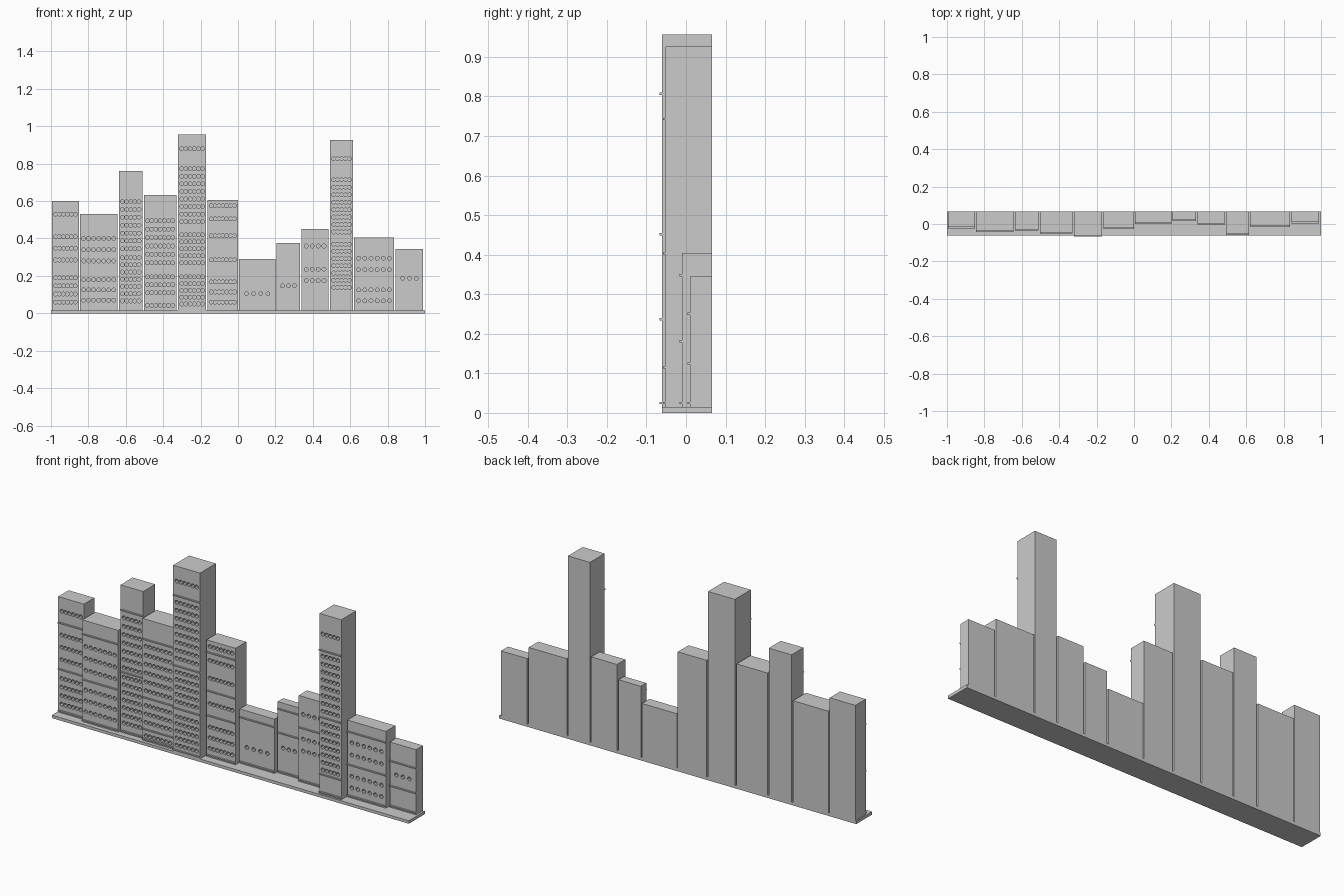
import bpy
import bmesh
import math
from mathutils import Matrix, Vector

BACK = 0.066          # shared rear wall plane
GROUND = 0.015        # top of the base plate
WINDOW_RADIUS = 0.0105
WINDOW_DEPTH = 0.02
LEDGE = 0.006

default_cube = bpy.data.objects.get("Cube")
if default_cube:
    bpy.data.objects.remove(default_cube, do_unlink=True)

# Single stone colour
stone = bpy.data.materials.new("plain grey")
stone.use_nodes = True
stone.diffuse_color = (0.6, 0.6, 0.6, 1)
stone.node_tree.nodes["Principled BSDF"].inputs["Base Color"].default_value = stone.diffuse_color


def add_box(bm, low, high):
    low, high = Vector(low), Vector(high)
    place = Matrix.Translation((low + high) / 2) @ Matrix.Diagonal((*(high - low), 1))
    bmesh.ops.create_cube(bm, size=1, matrix=place)


def add_window(bm, x, y, z):
    # Eight-sided plug that passes through the front wall
    place = (Matrix.Translation((x, y, z))
             @ Matrix.Rotation(math.pi / 2, 4, "X")
             @ Matrix.Rotation(math.pi / 8, 4, "Z"))
    bmesh.ops.create_cone(bm, cap_ends=True, segments=8, radius1=WINDOW_RADIUS,
                          radius2=WINDOW_RADIUS, depth=2 * WINDOW_DEPTH, matrix=place)


def finish(name, bm):
    mesh = bpy.data.meshes.new(name)
    bm.to_mesh(mesh)
    bm.free()
    mesh.materials.append(stone)
    obj = bpy.data.objects.new(name, mesh)
    bpy.context.collection.objects.link(obj)
    return obj


def spread(first, last, count):
    if count == 1:
        return [first]
    return [first + (last - first) * i / (count - 1) for i in range(count)]


def building(name, left, right, height, front, columns, floors, ledges, margin=0.019):
    """floors holds groups of (highest row, lowest row, number of rows)."""
    # Tower body
    bm = bmesh.new()
    add_box(bm, (left, front, GROUND), (right, BACK, height))
    tower = finish(name, bm)

    # Window recesses
    bm = bmesh.new()
    for group in floors:
        for z in spread(*group):
            for x in spread(left + margin, right - margin, columns):
                add_window(bm, x, front, z)
    cutter = finish(name + "_window_cutter", bm)
    cutter.hide_render = True
    cut = tower.modifiers.new("windows", "BOOLEAN")
    cut.operation = "DIFFERENCE"
    cut.solver = "EXACT"
    cut.use_self = True
    cut.object = cutter
    graph = bpy.context.evaluated_depsgraph_get()
    carved = bpy.data.meshes.new_from_object(tower.evaluated_get(graph))
    tower.modifiers.clear()
    tower.data = carved
    bpy.data.objects.remove(cutter, do_unlink=True)

    # Ledges across the facade
    bm = bmesh.new()
    for z in (*ledges, 0.025):
        add_box(bm, (left, front - LEDGE, z - LEDGE / 2),
                (right, front + LEDGE / 2, z + LEDGE / 2))
    finish(name + "_ledges", bm)


# Base plate
plate = bmesh.new()
add_box(plate, (-1, -0.061, 0), (1, BACK, GROUND))
finish("base_plate", plate)

# Row of buildings, from the model's right to its left
building("corner_block", left=-0.995, right=-0.851, height=0.6, front=-0.017, columns=6,
         floors=[(0.53, 0.53, 1), (0.41, 0.285, 3), (0.19, 0.06, 4)], ledges=[0.47, 0.235])
building("wide_block", left=-0.845, right=-0.645, height=0.53, front=-0.038, columns=7,
         floors=[(0.4, 0.28, 3), (0.18, 0.07, 3)], ledges=[0.46, 0.23])
building("slim_tower", left=-0.637, right=-0.51, height=0.76, front=-0.03, columns=5,
         floors=[(0.597, 0.345, 7), (0.298, 0.066, 7)], ledges=[0.635, 0.322])
building("broad_tower", left=-0.503, right=-0.33, height=0.632, front=-0.045, columns=7,
         floors=[(0.495, 0.27, 6), (0.195, 0.11, 3), (0.042, 0.042, 1)],
         ledges=[0.53, 0.235, 0.075])
building("tallest_tower", left=-0.32, right=-0.17, height=0.956, front=-0.061, columns=6,
         floors=[(0.88, 0.88, 1), (0.773, 0.49, 8), (0.42, 0.27, 5), (0.195, 0.05, 5)],
         ledges=[0.807, 0.452, 0.237])
building("middle_block", left=-0.162, right=0, height=0.605, front=-0.02, columns=7,
         floors=[(0.575, 0.575, 1), (0.505, 0.415, 2), (0.286, 0.286, 1), (0.168, 0.06, 3)],
         ledges=[0.545, 0.35, 0.225])
building("low_house", left=0.005, right=0.2, height=0.29, front=0.006, columns=4,
         floors=[(0.105, 0.105, 1)], ledges=[0.25], margin=0.04)
building("narrow_house", left=0.207, right=0.332, height=0.375, front=0.022, columns=3,
         floors=[(0.147, 0.147, 1)], ledges=[0.34, 0.22], margin=0.03)
building("town_house", left=0.34, right=0.485, height=0.45, front=0, columns=4,
         floors=[(0.36, 0.36, 1), (0.235, 0.175, 2)], ledges=[0.29], margin=0.025)
building("second_tower", left=0.492, right=0.615, height=0.926, front=-0.052, columns=5,
         floors=[(0.826, 0.826, 1), (0.714, 0.435, 8), (0.37, 0.138, 7)],
         ledges=[0.743, 0.404, 0.115])
building("long_block", left=0.62, right=0.835, height=0.404, front=-0.01, columns=6,
         floors=[(0.295, 0.233, 2), (0.125, 0.067, 2)], ledges=[0.348, 0.181], margin=0.025)
building("end_block", left=0.843, right=0.99, height=0.345, front=0.01, columns=3,
         floors=[(0.187, 0.187, 1)], ledges=[0.251, 0.125], margin=0.037)
